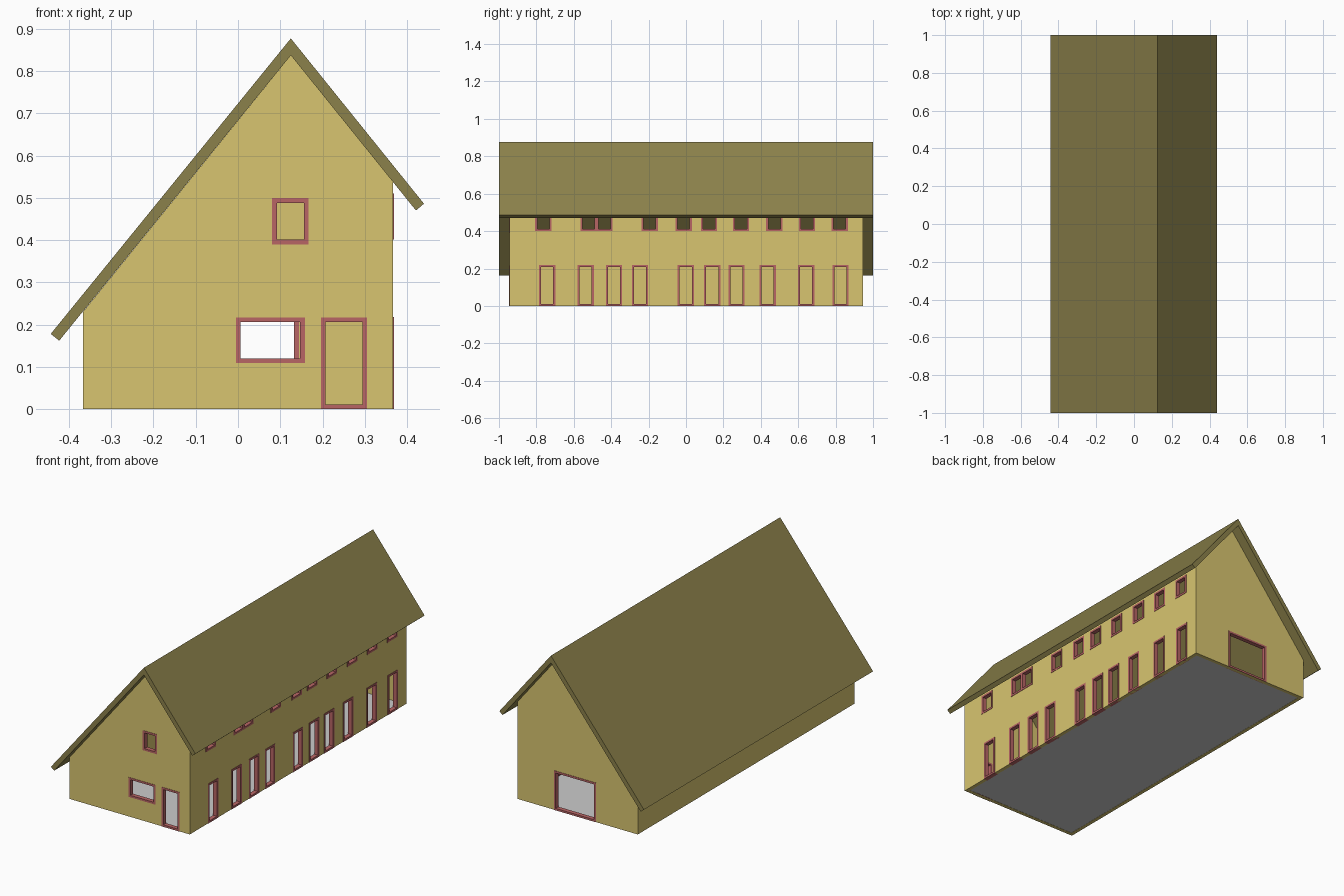
import bpy, bmesh
from mathutils import Matrix

if "Cube" in bpy.data.objects:
    bpy.data.objects.remove(bpy.data.objects["Cube"])

HX, HY, T, F = 0.367, 0.945, 0.02, 0.011   # wall half sizes, wall thickness, frame width
RIDGE = (0.125, 0.837)


def material(name, rgb):
    m = bpy.data.materials.new(name)
    m.diffuse_color = (*rgb, 1)
    m.use_nodes = True
    m.node_tree.nodes["Principled BSDF"].inputs["Base Color"].default_value = m.diffuse_color
    return m


WALL = material("wall_yellow", (0.69, 0.56, 0.16))
ROOF = material("roof_olive", (0.26, 0.22, 0.07))
TRIM = material("frame_red", (0.48, 0.13, 0.13))


def rect(a, b, c, d):
    return [(a, c), (b, c), (b, d), (a, d)]


def inset(r, k):
    a, b, c, d = r
    return (a + k, b - k, c + k, d - k)


def panel(name, loops, axis, pos, thick, mat):
    """Extrude an outline with holes; axis is the direction of the thickness."""
    cu = bpy.data.curves.new(name, 'CURVE')
    cu.dimensions, cu.fill_mode, cu.extrude = '2D', 'BOTH', thick / 2
    for pts in loops:
        s = cu.splines.new('POLY')
        s.points.add(len(pts) - 1)
        for p, (u, v) in zip(s.points, pts):
            p.co = (u, v, 0, 1)
        s.use_cyclic_u = True
    tmp = bpy.data.objects.new(name + "_curve", cu)
    bpy.context.collection.objects.link(tmp)
    bpy.context.view_layer.update()
    dg = bpy.context.evaluated_depsgraph_get()
    me = bpy.data.meshes.new_from_object(tmp.evaluated_get(dg), depsgraph=dg)
    bpy.data.objects.remove(tmp)
    if axis == 'Y':
        mtx = Matrix(((1, 0, 0, 0), (0, 0, -1, pos), (0, 1, 0, 0), (0, 0, 0, 1)))
    elif axis == 'X':
        mtx = Matrix(((0, 0, 1, pos), (1, 0, 0, 0), (0, 1, 0, 0), (0, 0, 0, 1)))
    else:
        mtx = Matrix.Translation((0, 0, pos))
    me.transform(mtx)
    bm = bmesh.new()
    bm.from_mesh(me)
    bmesh.ops.remove_doubles(bm, verts=bm.verts, dist=1e-5)
    bmesh.ops.recalc_face_normals(bm, faces=bm.faces)
    for f in bm.faces:
        f.smooth = False
    bm.to_mesh(me)
    bm.free()
    me.materials.clear()
    if mat:
        me.materials.append(mat)
    ob = bpy.data.objects.new(name, me)
    bpy.context.collection.objects.link(ob)
    return ob


def wall(name, outline, openings, axis, pos):
    """Wall with openings, each lined with a slightly proud frame."""
    panel(name, [outline] + [rect(*inset(r, F / 2)) for r in openings], axis, pos, T, WALL)
    for i, r in enumerate(openings):
        panel(f"{name}_frame_{i + 1}", [rect(*r), rect(*inset(r, F))], axis, pos, T + 0.004, TRIM)


# Gable end walls
gable = [(-HX, 0), (HX, 0), (HX, 0.537), RIDGE, (-HX, 0.23)]
wall("front_wall", gable,
     [(-0.005, 0.158, 0.109, 0.217), (0.081, 0.167, 0.39, 0.499), (0.196, 0.305, 0, 0.217)],
     'Y', -HY + T / 2)
wall("back_wall", gable, [(-0.112, 0.144, 0, 0.217)], 'Y', HY - T / 2)

# Long walls: blank on the left, two rows of openings on the right
L = HY - T
panel("left_wall", [rect(-L, L, 0, 0.23)], 'X', -HX + T / 2, T, WALL)
doors = (-0.743, -0.537, -0.385, -0.246, -0.002, 0.14, 0.27, 0.436, 0.642, 0.826)
windows = (-0.762, -0.521, -0.436, -0.195, -0.013, 0.123, 0.294, 0.473, 0.647, 0.821)
wall("right_wall", rect(-L, L, 0, 0.537),
     [(y - 0.044, y + 0.044, 0, 0.218) for y in doors]
     + [(y - 0.044, y + 0.044, 0.401, 0.51) for y in windows],
     'X', HX - T / 2)

# Roof: asymmetric folded slab
panel("roof", [[(-0.443, 0.178), (-0.423, 0.162), RIDGE, (0.421, 0.470),
                (0.44, 0.486), (0.125, 0.877)]], 'Y', 0, 2, ROOF)

# Floor slab inside the walls
panel("floor", [rect(-HX + T, HX - T, -L, L)], 'Z', 0.004, 0.006, None)
